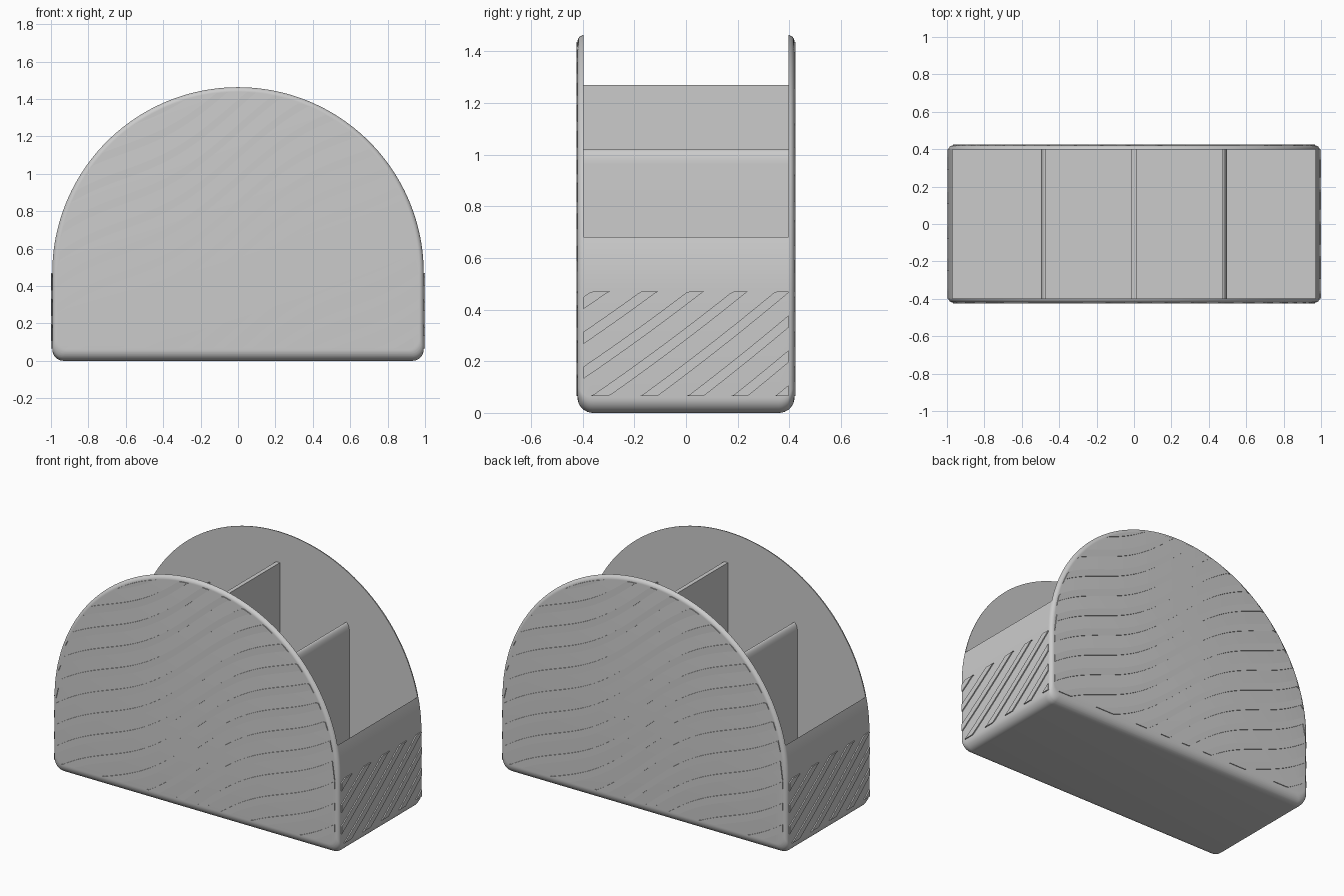
import bpy
import bmesh
from math import sin, cos, pi, sqrt, radians

if "Cube" in bpy.data.objects:
    bpy.data.objects.remove(bpy.data.objects["Cube"], do_unlink=True)

HALF_X, HALF_Y = 0.993, 0.42      # outer body
CENTRE_Z = 0.47                   # where the straight sides meet the round top
IN_X, IN_Y, FLOOR = 0.97, 0.397, 0.03
RIM, FOOT = 0.025, 0.06           # fillet radii
PITCH, BAND = 0.135, 0.047        # stripe spacing and height

grey = bpy.data.materials.new("plain_grey")
grey.use_nodes = True
grey.diffuse_color = (0.6, 0.6, 0.6, 1)
grey.node_tree.nodes["Principled BSDF"].inputs["Base Color"].default_value = (0.6, 0.6, 0.6, 1)


def make_object(name, bm):
    bmesh.ops.recalc_face_normals(bm, faces=bm.faces)
    mesh = bpy.data.meshes.new(name)
    bm.to_mesh(mesh)
    bm.free()
    obj = bpy.data.objects.new(name, mesh)
    bpy.context.collection.objects.link(obj)
    mesh.materials.append(grey)
    return obj


def activate(obj):
    bpy.ops.object.select_all(action='DESELECT')
    obj.select_set(True)
    bpy.context.view_layer.objects.active = obj


def smooth(obj):
    activate(obj)
    bpy.ops.object.shade_smooth_by_angle(angle=radians(35))


def fillet(radius, depth):
    """Inset of a rounded edge at a given depth behind the face."""
    return radius - sqrt(radius**2 - (radius - depth)**2) if depth < radius else 0


def outline(side, bottom):
    """Arched outline with rounded lower corners, inset at the sides and bottom."""
    r = HALF_X - side
    pts = [(r * cos(pi * i / 96), CENTRE_Z + r * sin(pi * i / 96)) for i in range(97)]
    for sign, start in ((-1, pi), (1, 1.5 * pi)):
        for i in range(9):
            a = start + pi / 2 * i / 8
            pts.append((sign * (r - FOOT) + FOOT * cos(a), bottom + FOOT + FOOT * sin(a)))
    return pts


# Body: lofted outlines from front to back, then hollowed
depths = sorted({round(r * (1 - cos(pi / 2 * i / 8)), 5) for r in (RIM, FOOT) for i in range(9)})
stations = [d - HALF_Y for d in depths] + [HALF_Y - d for d in reversed(depths)]
bm = bmesh.new()
rings = []
for y in stations:
    d = HALF_Y - abs(y)
    rings.append([bm.verts.new((x, y, z)) for x, z in outline(fillet(RIM, d), fillet(FOOT, d))])
for a, b in zip(rings, rings[1:]):
    for i in range(len(a)):
        j = (i + 1) % len(a)
        bm.faces.new((a[i], a[j], b[j], b[i]))
bm.faces.new(rings[0])
bm.faces.new(rings[-1])
body = make_object("holder_body", bm)

bm = bmesh.new()
bmesh.ops.create_cube(bm, size=1)
for v in bm.verts:
    v.co = (v.co.x * 2 * IN_X, v.co.y * 2 * IN_Y, FLOOR if v.co.z < 0 else 2)
cutter = make_object("cavity_cutter", bm)
cutter.hide_render = True
cut = body.modifiers.new("cavity", 'BOOLEAN')
cut.operation = 'DIFFERENCE'
cut.solver = 'EXACT'
cut.object = cutter
activate(body)
bpy.ops.object.modifier_apply(modifier=cut.name)
bpy.data.objects.remove(cutter, do_unlink=True)
smooth(body)


# Dividers: extruded cross-sections
def divider(name, section):
    bm = bmesh.new()
    face = bm.faces.new([bm.verts.new((x, -IN_Y - 0.003, z)) for x, z in section])
    ext = bmesh.ops.extrude_face_region(bm, geom=[face])
    for v in ext["geom"]:
        if isinstance(v, bmesh.types.BMVert):
            v.co.y = IN_Y + 0.003
    smooth(make_object(name, bm))


base = FLOOR - 0.005
divider("middle_divider", [(-0.013, base), (0.013, base), (0.013, 1.27), (-0.013, 1.27)])
for side, name in ((1, "left_divider"), (-1, "right_divider")):
    section = [(0.473, base), (0.497, base)]
    section += [(0.473 + 0.024 * cos(pi / 2 * i / 8), 0.96 + 0.06 * sin(pi / 2 * i / 8)) for i in range(9)]
    divider(name, [(side * x, z) for x, z in section])


# Raised wavy stripes: thin bands clipped to the panel outline
def stripes(name, half, top, wave, place, samples):
    bm = bmesh.new()
    us = [-half + 2 * half * i / samples for i in range(samples + 1)]
    for k in range(-16, 30):
        cols = []
        for u in us:
            lo = wave(u) + k * PITCH
            cols.append([min(max(z, FOOT + 0.005), top(u)) for z in (lo, lo + BAND)])
        for (u, a), (v, b) in zip(zip(us, cols), zip(us[1:], cols[1:])):
            if max(a[1] - a[0], b[1] - b[0]) > 1e-4:
                corners = [(u, a[0]), (v, b[0]), (v, b[1]), (u, a[1])]
                bm.faces.new([bm.verts.new(place(s, z, 1)) for s, z in corners])
    bmesh.ops.remove_doubles(bm, verts=bm.verts, dist=1e-5)
    ext = bmesh.ops.extrude_face_region(bm, geom=bm.faces[:], use_keep_orig=True)
    for v in ext["geom"]:
        if isinstance(v, bmesh.types.BMVert):
            # place() maps height 0 just under the wall surface
            v.co = place(*unplace(v.co), 0)
    make_object(name, bm)


def panel_top(u):
    r = HALF_X - RIM
    return CENTRE_Z + sqrt(max(r * r - u * u, 0))


def panel_wave(u):
    return 0.62 * u + 0.05 * sin(5.2 * u)


def side_wave(u):
    return 0.76 * u + 0.1 * u * u + 0.013


for s, panel, end in ((1, "front_stripes", "left_stripes"), (-1, "back_stripes", "right_stripes")):
    def unplace(co, s=s):
        return s * co.x, co.z
    stripes(panel, HALF_X - RIM, panel_top, panel_wave,
            lambda u, z, h, s=s: (s * u, -s * (HALF_Y - 0.002 + 0.007 * h), z), 120)

    def unplace(co, s=s):
        return s * co.y, co.z
    stripes(end, IN_Y, lambda u: CENTRE_Z, side_wave,
            lambda u, z, h, s=s: (s * (HALF_X - 0.002 + 0.009 * h), s * u, z), 60)
